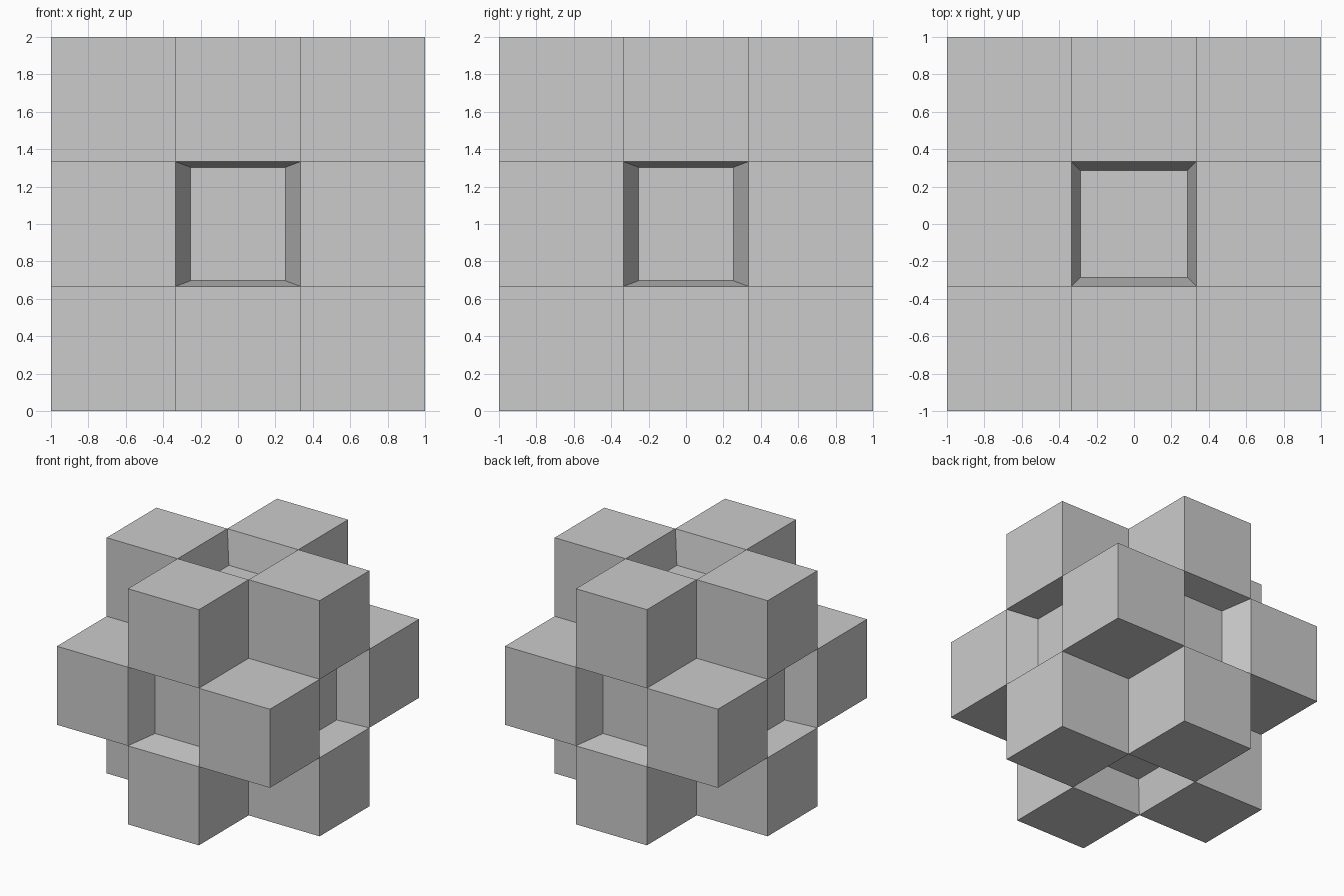
import bpy, bmesh
from itertools import product
from mathutils import Vector

if "Cube" in bpy.data.objects:
    bpy.data.objects.remove(bpy.data.objects["Cube"])

CELL = 2 / 3
CENTRE = Vector((0, 0, 1))


def filled(c):
    # 3x3x3 block with the eight corner cells removed
    return max(map(abs, c)) <= 1 and sum(map(abs, c)) < 3


bm = bmesh.new()


def quad(pts):
    return bm.faces.new([bm.verts.new(p + CENTRE) for p in pts])


def cell_side(cell, axis, sign):
    # Square on one side of a cell, wound to face outward
    u, v = (axis + 1) % 3, (axis + 2) % 3
    pts = []
    for a, b in ((-1, -1), (1, -1), (1, 1), (-1, 1)):
        p = Vector(cell) * CELL
        p[axis] += sign * CELL / 2
        p[u] += a * CELL / 2
        p[v] += b * CELL / 2
        pts.append(p)
    return pts if sign > 0 else pts[::-1]


def recess(pts, axis, sign):
    # Tapered pocket: sloping walls down to a smaller floor
    if axis == 2:
        half, depth = (0.286, 0.286, 1), 0.28
    else:
        half, depth = (0.253, 0.253, 0.303), 0.25
    floor = []
    for p in pts:
        q = Vector([h * (1 if c > 0 else -1) for h, c in zip(half, p)])
        q[axis] = sign * (1 - depth)
        floor.append(q)
    quad(floor)
    for i in range(4):
        j = (i + 1) % 4
        quad([pts[i], pts[j], floor[j], floor[i]])


# Outer skin of the block, with a pocket in the middle of each side
for cell in filter(filled, product((-1, 0, 1), repeat=3)):
    for axis, sign in product(range(3), (-1, 1)):
        neighbour = list(cell)
        neighbour[axis] += sign
        if filled(neighbour):
            continue
        pts = cell_side(cell, axis, sign)
        if sum(map(abs, cell)) == 1:
            recess(pts, axis, sign)
        else:
            quad(pts)

bmesh.ops.remove_doubles(bm, verts=bm.verts, dist=1e-4)
mesh = bpy.data.meshes.new("notched_block")
bm.to_mesh(mesh)
bm.free()
bpy.context.collection.objects.link(bpy.data.objects.new("notched_block", mesh))
